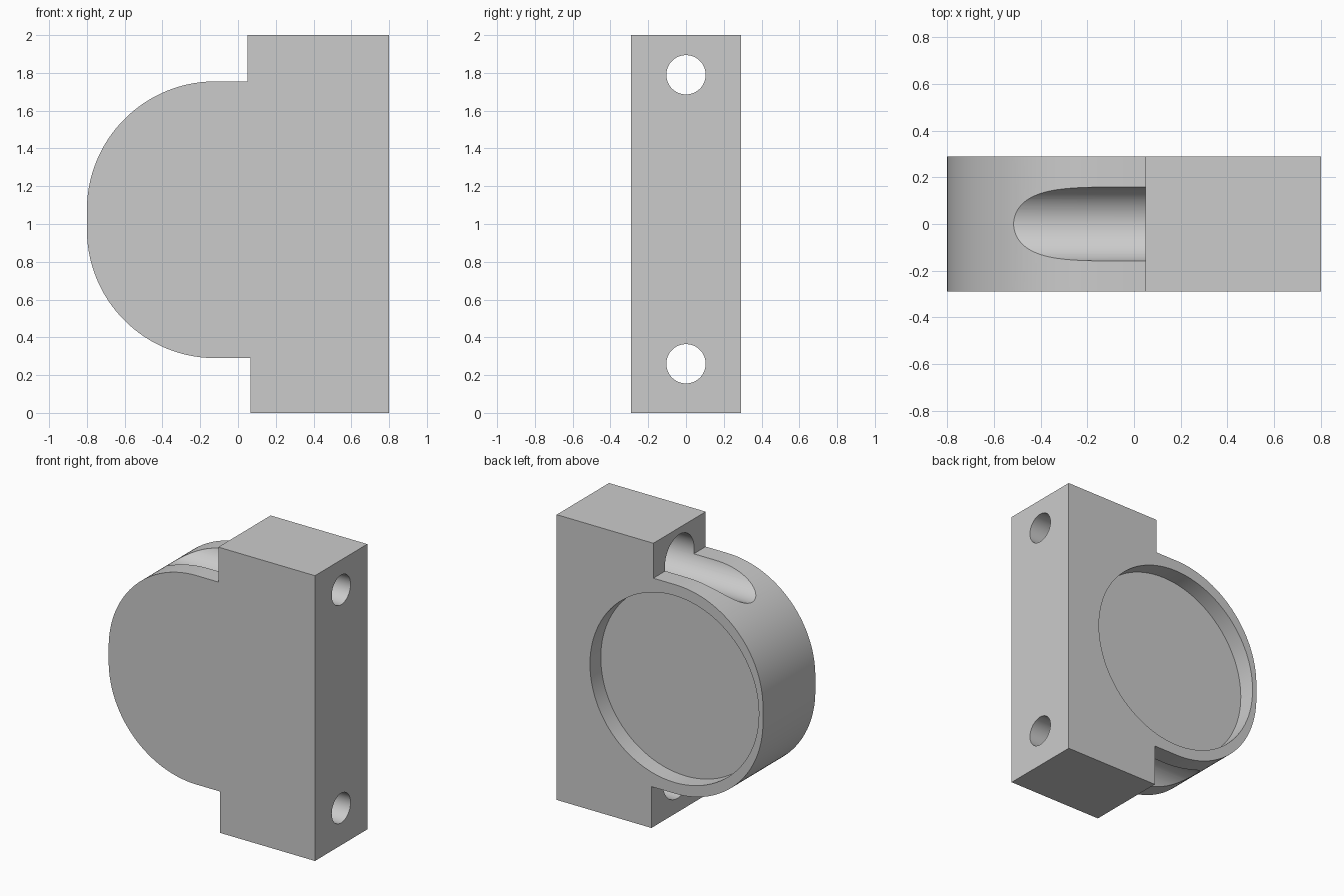
import bpy, bmesh, math
from mathutils import Matrix, Vector

if "Cube" in bpy.data.objects:
    bpy.data.objects.remove(bpy.data.objects["Cube"], do_unlink=True)

HALF_DEPTH = 0.29
FILLET = 0.68
TOP, BOTTOM, LEFT, RIGHT = 1.755, 0.29, -0.8, 0.8

grey = bpy.data.materials.new("plain grey")
grey.use_nodes = True
grey.diffuse_color = (0.6, 0.6, 0.6, 1)
grey.node_tree.nodes["Principled BSDF"].inputs["Base Color"].default_value = (0.6, 0.6, 0.6, 1)


def make_object(name, bm):
    bmesh.ops.recalc_face_normals(bm, faces=bm.faces)
    mesh = bpy.data.meshes.new(name)
    bm.to_mesh(mesh)
    bm.free()
    mesh.materials.append(grey)
    obj = bpy.data.objects.new(name, mesh)
    bpy.context.collection.objects.link(obj)
    return obj


def arc(cx, cz, start, end, steps=40):
    angles = [math.radians(start + (end - start) * i / steps) for i in range(steps + 1)]
    return [(cx + FILLET * math.cos(a), cz + FILLET * math.sin(a)) for a in angles]


def cylinder(name, radius, start, end):
    start, end = Vector(start), Vector(end)
    axis = end - start
    turn = axis.to_track_quat("Z", "Y").to_matrix().to_4x4()
    bm = bmesh.new()
    bmesh.ops.create_cone(bm, cap_ends=True, segments=96, radius1=radius, radius2=radius,
                          depth=axis.length, matrix=Matrix.Translation((start + end) / 2) @ turn)
    obj = make_object(name, bm)
    obj.hide_render = True
    return obj


# Body: mounting block with a rounded housing, extruded front to back
profile = [(RIGHT, 0), (RIGHT, 2), (0.05, 2), (0.05, TOP)]
profile += arc(LEFT + FILLET, TOP - FILLET, 90, 180)
profile += arc(LEFT + FILLET, BOTTOM + FILLET, 180, 270)
profile += [(0.065, BOTTOM), (0.065, 0)]
bm = bmesh.new()
face = bm.faces.new([bm.verts.new((x, -HALF_DEPTH, z)) for x, z in profile])
extruded = bmesh.ops.extrude_face_region(bm, geom=[face])["geom"]
bmesh.ops.translate(bm, vec=(0, 2 * HALF_DEPTH, 0),
                    verts=[v for v in extruded if isinstance(v, bmesh.types.BMVert)])
body = make_object("bracket_body", bm)

# Cutters: round back recess, screw holes and wider screw head channels
cutters = [cylinder("recess_cutter", 0.655, (-0.113, 0.17, 1.022), (-0.113, 0.5, 1.022))]
for label, z in (("upper", 1.79), ("lower", 0.26)):
    cutters.append(cylinder(label + "_channel_cutter", 0.162, (-1, 0, z), (0.4, 0, z)))
    cutters.append(cylinder(label + "_hole_cutter", 0.104, (0.3, 0, z), (1, 0, z)))

bpy.context.view_layer.objects.active = body
body.select_set(True)
for cutter in cutters:
    mod = body.modifiers.new(cutter.name, "BOOLEAN")
    mod.operation = "DIFFERENCE"
    mod.solver = "EXACT"
    mod.object = cutter
    bpy.ops.object.modifier_apply(modifier=mod.name)
    bpy.data.objects.remove(cutter, do_unlink=True)

# Smooth curved walls with crisp rims
bpy.ops.object.select_all(action="DESELECT")
body.select_set(True)
bpy.ops.object.shade_smooth_by_angle(angle=math.radians(25))
